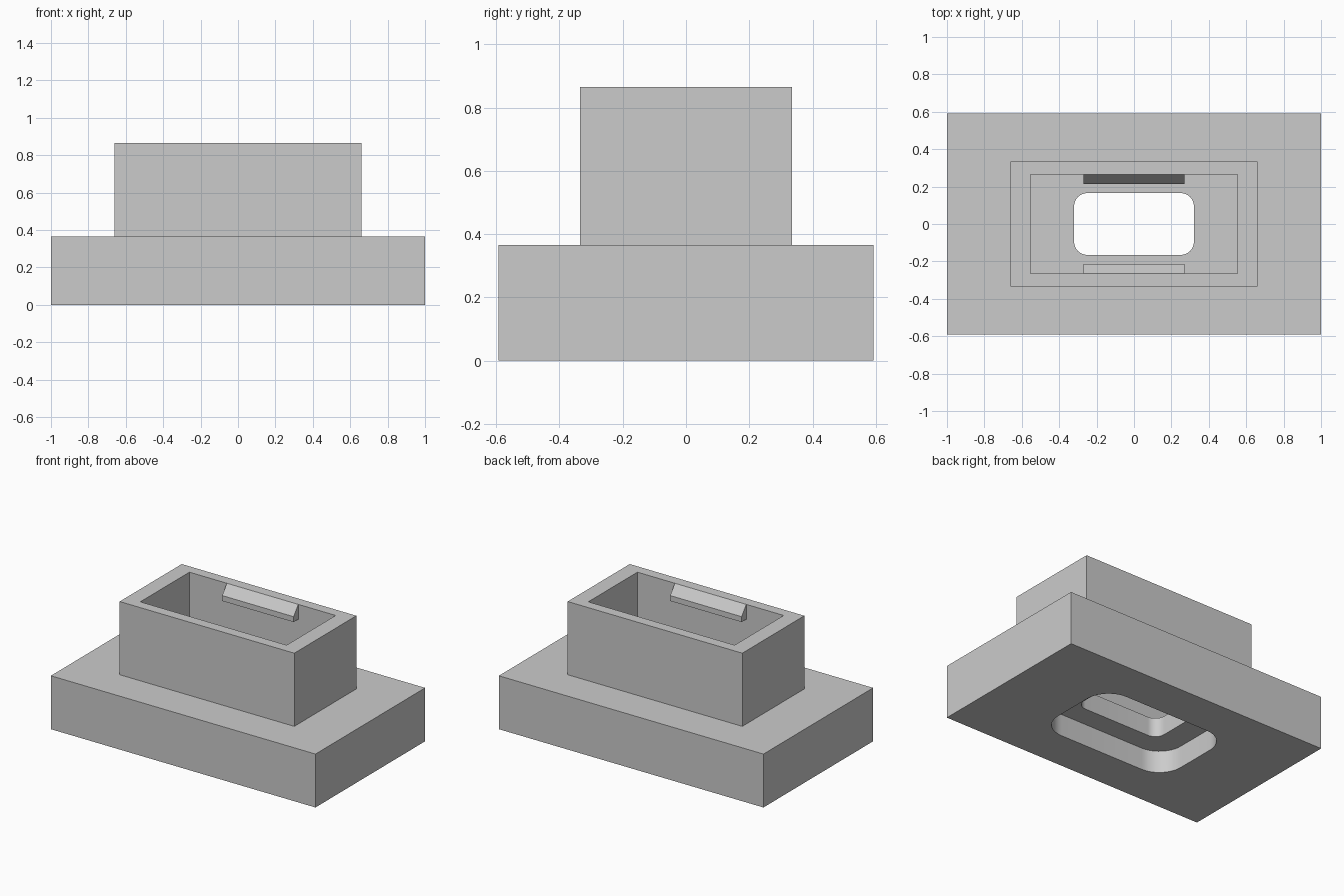
import bpy
import bmesh
from math import cos, sin, pi, radians

cube = bpy.data.objects.get("Cube")
if cube:
    bpy.data.objects.remove(cube, do_unlink=True)

grey = bpy.data.materials.new("plain grey")
grey.use_nodes = True
colour = (0.6, 0.6, 0.6, 1)
grey.diffuse_color = colour
grey.node_tree.nodes["Principled BSDF"].inputs["Base Color"].default_value = colour


def extrude(name, outline, offset):
    """Solid made by sweeping a closed outline of points along an offset."""
    bm = bmesh.new()
    face = bm.faces.new([bm.verts.new(p) for p in outline])
    swept = bmesh.ops.extrude_face_region(bm, geom=[face])["geom"]
    top = [v for v in swept if isinstance(v, bmesh.types.BMVert)]
    bmesh.ops.translate(bm, verts=top, vec=offset)
    bmesh.ops.recalc_face_normals(bm, faces=bm.faces)
    mesh = bpy.data.meshes.new(name)
    bm.to_mesh(mesh)
    bm.free()
    mesh.materials.append(grey)
    obj = bpy.data.objects.new(name, mesh)
    bpy.context.collection.objects.link(obj)
    return obj


def prism(name, hx, hy, z0, z1, radius=0, steps=12):
    """Upright block with half sizes hx, hy and optional rounded corners."""
    outline = []
    for i, (sx, sy) in enumerate([(1, 1), (-1, 1), (-1, -1), (1, -1)]):
        cx, cy = sx * (hx - radius), sy * (hy - radius)
        if radius == 0:
            outline.append((cx, cy, z0))
            continue
        for k in range(steps + 1):
            a = (i + k / steps) * pi / 2
            outline.append((cx + radius * cos(a), cy + radius * sin(a), z0))
    return extrude(name, outline, (0, 0, z1 - z0))


def combine(body, tool, operation):
    mod = body.modifiers.new(tool.name, "BOOLEAN")
    mod.operation = operation
    mod.solver = "EXACT"
    mod.object = tool
    bpy.context.view_layer.objects.active = body
    bpy.ops.object.modifier_apply(modifier=mod.name)
    bpy.data.objects.remove(tool, do_unlink=True)


BASE_TOP, RIM, FLOOR, RECESS = 0.365, 0.865, 0.28, 0.15

# Stepped body: wide base with a hollow upright housing
body = prism("stepped_body", 1.0, 0.592, 0, BASE_TOP)
combine(body, prism("housing", 0.66, 0.335, 0.2, RIM), "UNION")
combine(body, prism("cavity", 0.553, 0.265, FLOOR, RIM + 0.1), "DIFFERENCE")

# Rounded recess under the base and the smaller through opening
combine(body, prism("recess", 0.49, 0.31, -0.1, RECESS, 0.17), "DIFFERENCE")
combine(body, prism("opening", 0.32, 0.165, 0.05, 0.45, 0.07), "DIFFERENCE")

bpy.ops.object.select_all(action="DESELECT")
body.select_set(True)
bpy.context.view_layer.objects.active = body
bpy.ops.object.shade_smooth_by_angle(angle=radians(30))

# Bevelled catches on the inner long walls
catch = [(0.265, RIM), (0.215, 0.80), (0.215, 0.763), (0.265, 0.763)]
for name, side in (("front_catch", -1), ("back_catch", 1)):
    extrude(name, [(-0.27, side * y, z) for y, z in catch], (0.54, 0, 0))
